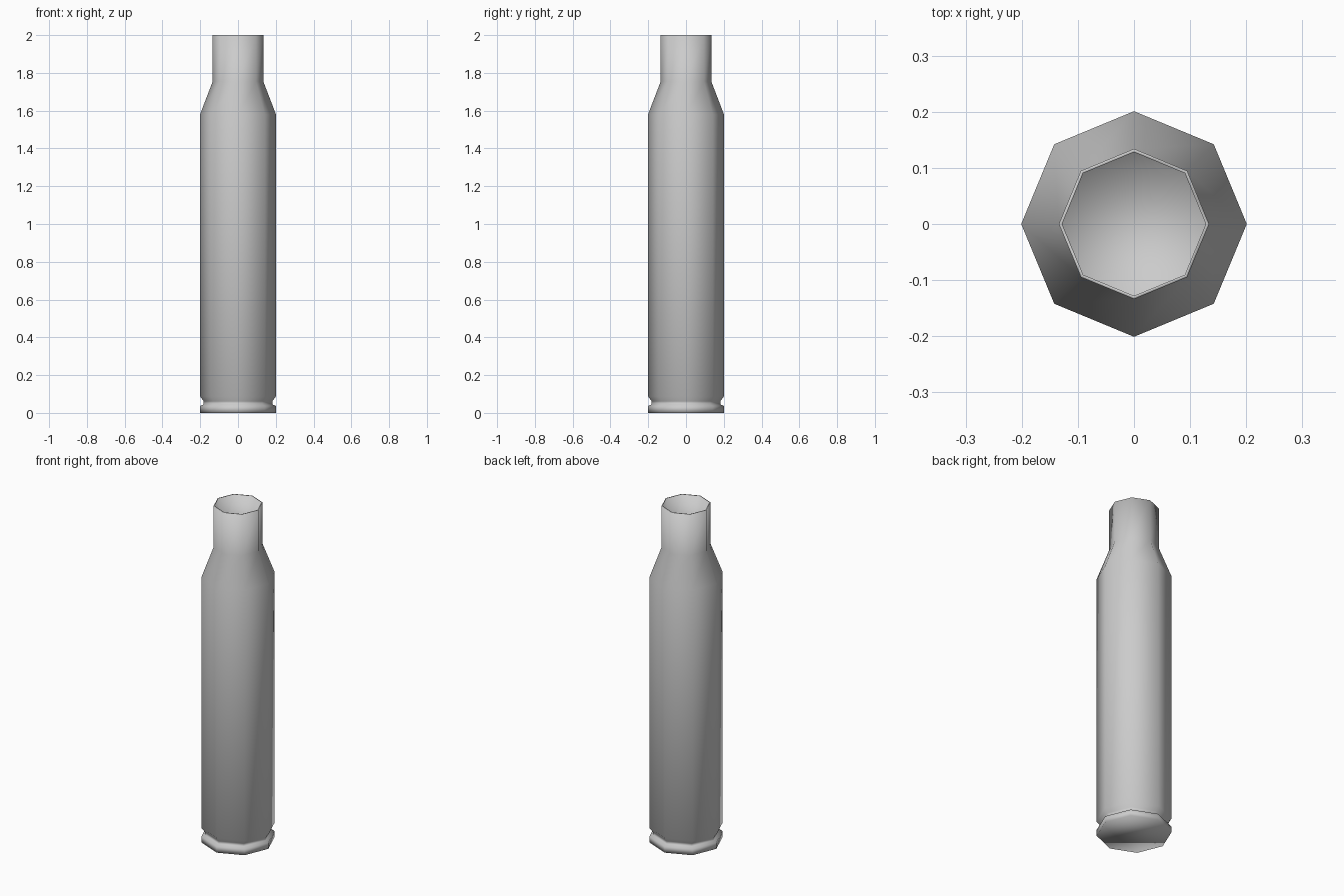
import bpy, bmesh, math

if "Cube" in bpy.data.objects:
    bpy.data.objects.remove(bpy.data.objects["Cube"])

SIDES = 8

# (radius, height) profile: base, rim, groove, body, shoulder, neck, then down the inside
PROFILE = [
    (0.200, 0.00), (0.200, 0.037), (0.182, 0.045), (0.182, 0.062),
    (0.201, 0.087), (0.201, 1.58), (0.134, 1.755), (0.134, 2.00),
    (0.128, 2.00), (0.128, 1.755), (0.194, 1.58), (0.194, 0.09),
]


def add_ring(bm, radius, z):
    step = 2 * math.pi / SIDES
    return [bm.verts.new((radius * math.cos(i * step), radius * math.sin(i * step), z))
            for i in range(SIDES)]


# Hollow bottlenecked casing, lathed with eight sides
bm = bmesh.new()
rings = [add_ring(bm, r, z) for r, z in PROFILE]
for a, b in zip(rings, rings[1:]):
    for i in range(SIDES):
        j = (i + 1) % SIDES
        bm.faces.new((a[i], a[j], b[j], b[i]))

# Closed base and inner floor
bm.faces.new(list(reversed(rings[0])))
bm.faces.new(rings[-1])
bmesh.ops.recalc_face_normals(bm, faces=bm.faces)
for face in bm.faces:
    face.smooth = True

mesh = bpy.data.meshes.new("casing")
bm.to_mesh(mesh)
bm.free()
casing = bpy.data.objects.new("casing", mesh)
bpy.context.collection.objects.link(casing)
